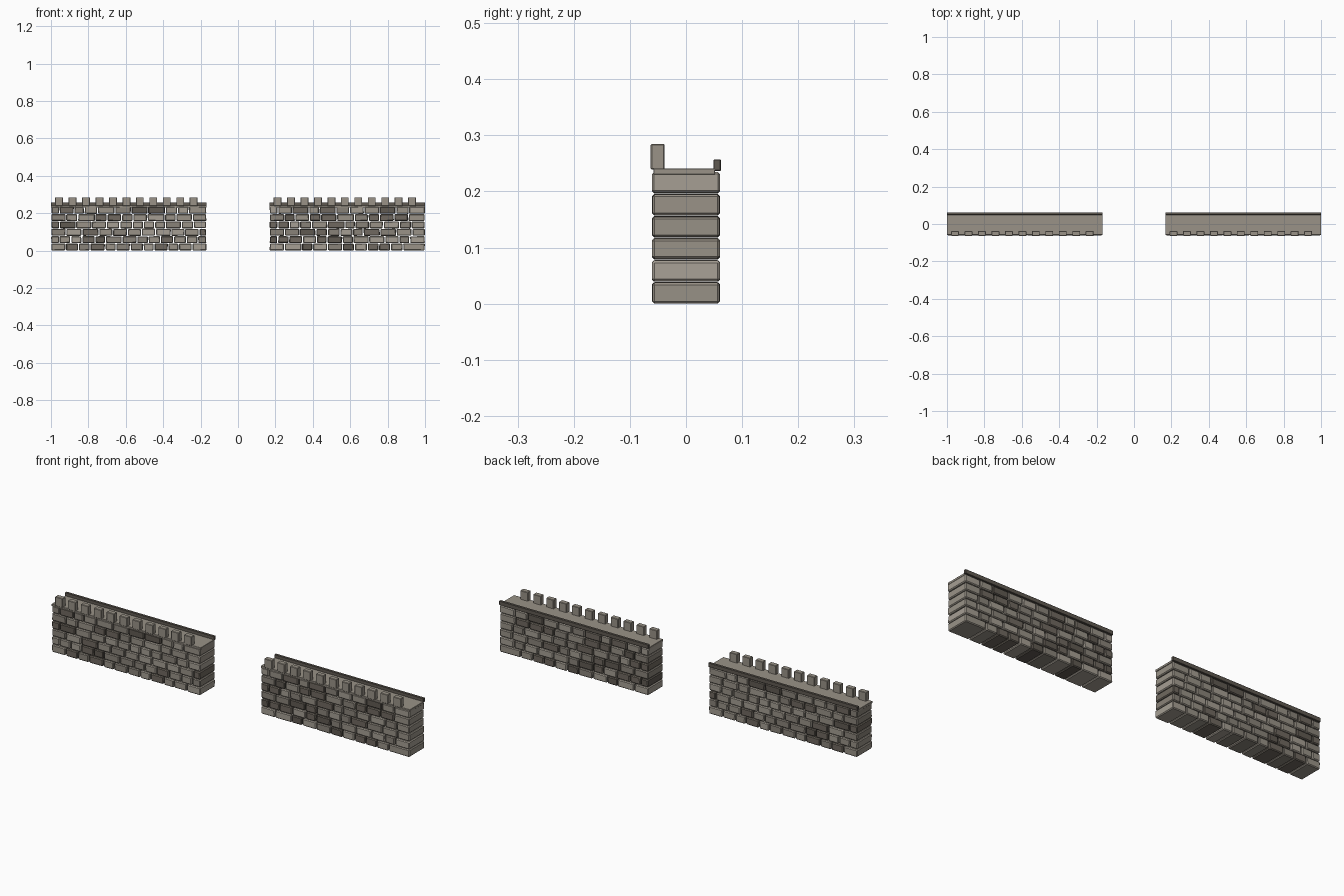
import bpy
import bmesh
import random
from mathutils import Matrix, Vector

cube = bpy.data.objects.get("Cube")
if cube:
    bpy.data.objects.remove(cube, do_unlink=True)

random.seed(7)
LENGTH, ROWS, PITCH = 0.832, 6, 0.0393
DECK_Z = ROWS * PITCH


def make_material(name, color):
    mat = bpy.data.materials.new(name)
    mat.use_nodes = True
    rgba = (*color, 1)
    mat.diffuse_color = rgba
    mat.node_tree.nodes["Principled BSDF"].inputs["Base Color"].default_value = rgba
    return mat


pale = make_material("pale stone", (0.38, 0.345, 0.295))
light = make_material("light stone", (0.32, 0.29, 0.245))
medium = make_material("medium stone", (0.25, 0.225, 0.19))
dark = make_material("dark stone", (0.16, 0.14, 0.115))
deep = make_material("deep stone", (0.115, 0.1, 0.083))
STONES = [pale, light, medium, dark, deep]
WEIGHTS = [3, 4, 3, 2, 1]


def add_box(bm, low, high, material=0, jitter=0.0):
    """Add a box; jitter moves its four long edges to roughen the outline."""
    low, high = Vector(low), Vector(high)
    size = high - low
    mat = Matrix.Translation((low + high) / 2) @ Matrix.Diagonal((*size, 1))
    verts = bmesh.ops.create_cube(bm, size=1, matrix=mat)["verts"]
    shifts = {}
    for v in verts:
        key = (v.co.x > (low.x + high.x) / 2, v.co.z > (low.z + high.z) / 2)
        if key not in shifts:
            shifts[key] = random.uniform(0, jitter), random.uniform(0, jitter / 2)
        dx, dz = shifts[key]
        v.co.x += -dx if key[0] else dx
        v.co.z += -dz if key[1] else dz
    for f in {f for v in verts for f in v.link_faces}:
        f.material_index = material


def finish(name, bm, materials, bevel):
    mesh = bpy.data.meshes.new(name)
    bm.to_mesh(mesh)
    bm.free()
    for m in materials:
        mesh.materials.append(m)
    obj = bpy.data.objects.new(name, mesh)
    bpy.context.collection.objects.link(obj)
    if bevel:
        mod = obj.modifiers.new("worn edges", "BEVEL")
        mod.width = bevel
        mod.segments = 1
    return obj


def course_joints(x0, x1, offset):
    """Irregular joint positions along one course, staggered by row."""
    joints = [x0]
    x = x0 + (0.045 if offset else 0.08)
    while x < x1 - 0.04:
        joints.append(x)
        x += random.uniform(0.055, 0.095)
    return joints + [x1]


def build_wall(side, x0):
    x1 = x0 + LENGTH

    # Stone courses running through the full thickness
    bm = bmesh.new()
    for row in range(ROWS):
        z = row * PITCH
        joints = course_joints(x0, x1, row % 2)
        for a, b in zip(joints, joints[1:]):
            depth = 0.061 - random.uniform(0, 0.002)
            tone = random.choices(range(len(STONES)), WEIGHTS)[0]
            add_box(bm, (a + 0.0008, -depth, z),
                    (b - 0.0008, depth, z + PITCH - 0.001), tone, 0.003)
    finish(side + "_stone_courses", bm, STONES, 0.004)

    # Walkway slab
    bm = bmesh.new()
    add_box(bm, (x0, -0.058, DECK_Z - 0.006), (x1, 0.052, DECK_Z + 0.005))
    finish(side + "_walkway", bm, [light], 0.001)

    # Low dark kerb along the back
    bm = bmesh.new()
    add_box(bm, (x0, 0.049, DECK_Z + 0.001), (x1, 0.062, 0.257))
    finish(side + "_back_kerb", bm, [deep], 0.001)

    # Battlements along the front
    bm = bmesh.new()
    for i in range(11):
        x = x0 + 0.043 + i * 0.072
        add_box(bm, (x - 0.021, -0.063, DECK_Z + 0.003), (x + 0.021, -0.038, 0.285))
    finish(side + "_battlements", bm, [light], 0.002)


build_wall("right", -1.0)
build_wall("left", 1.0 - LENGTH)
